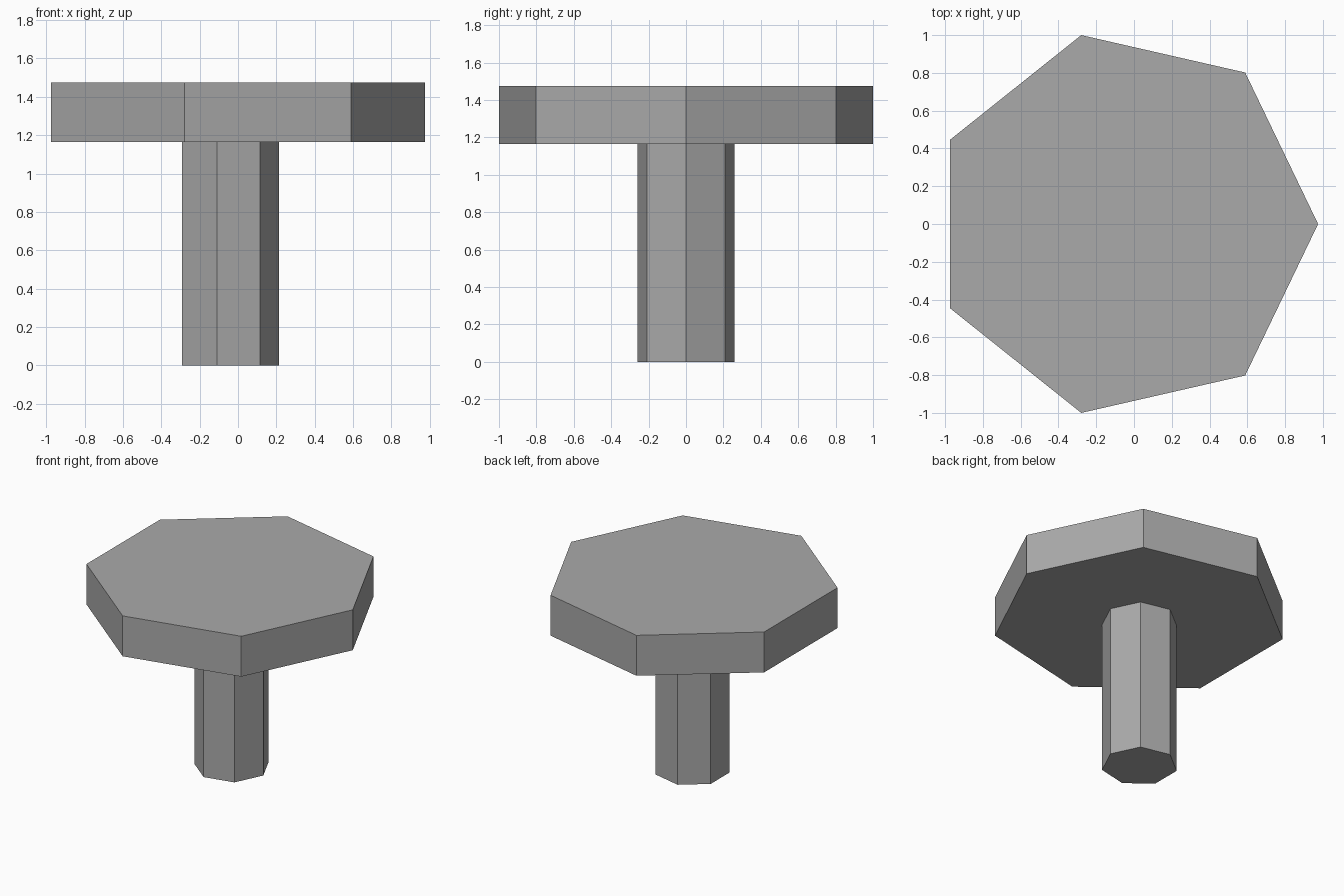
import bpy

# Remove the default object
cube = bpy.data.objects.get("Cube")
if cube:
    bpy.data.objects.remove(cube, do_unlink=True)

SIDES = 7
CENTRE_X = -0.051

# Single plain grey
GREY = (0.4, 0.4, 0.4, 1.0)
grey = bpy.data.materials.new("plain_grey")
grey.use_nodes = True
grey.diffuse_color = GREY
grey.node_tree.nodes["Principled BSDF"].inputs["Base Color"].default_value = GREY


def prism(name, radius, bottom, top):
    """Upright heptagonal prism with one corner pointing along +x."""
    angles = [i * math.tau / SIDES for i in range(SIDES)]
    bm = bmesh.new()
    ring = [bm.verts.new((CENTRE_X + radius * math.cos(a), radius * math.sin(a), bottom))
            for a in angles]
    base = bm.faces.new(ring)
    lifted = bmesh.ops.extrude_face_region(bm, geom=[base], use_keep_orig=True)["geom"]
    bmesh.ops.translate(bm, vec=(0, 0, top - bottom),
                        verts=[v for v in lifted if isinstance(v, bmesh.types.BMVert)])
    bmesh.ops.recalc_face_normals(bm, faces=bm.faces)
    mesh = bpy.data.meshes.new(name)
    bm.to_mesh(mesh)
    bm.free()
    mesh.materials.append(grey)
    obj = bpy.data.objects.new(name, mesh)
    bpy.context.collection.objects.link(obj)
    return obj


import bmesh
import math

# Pedestal and the slab resting on it
prism("pedestal", 0.266, 0.0, 1.165)
prism("table_top", 1.0257, 1.165, 1.475)
